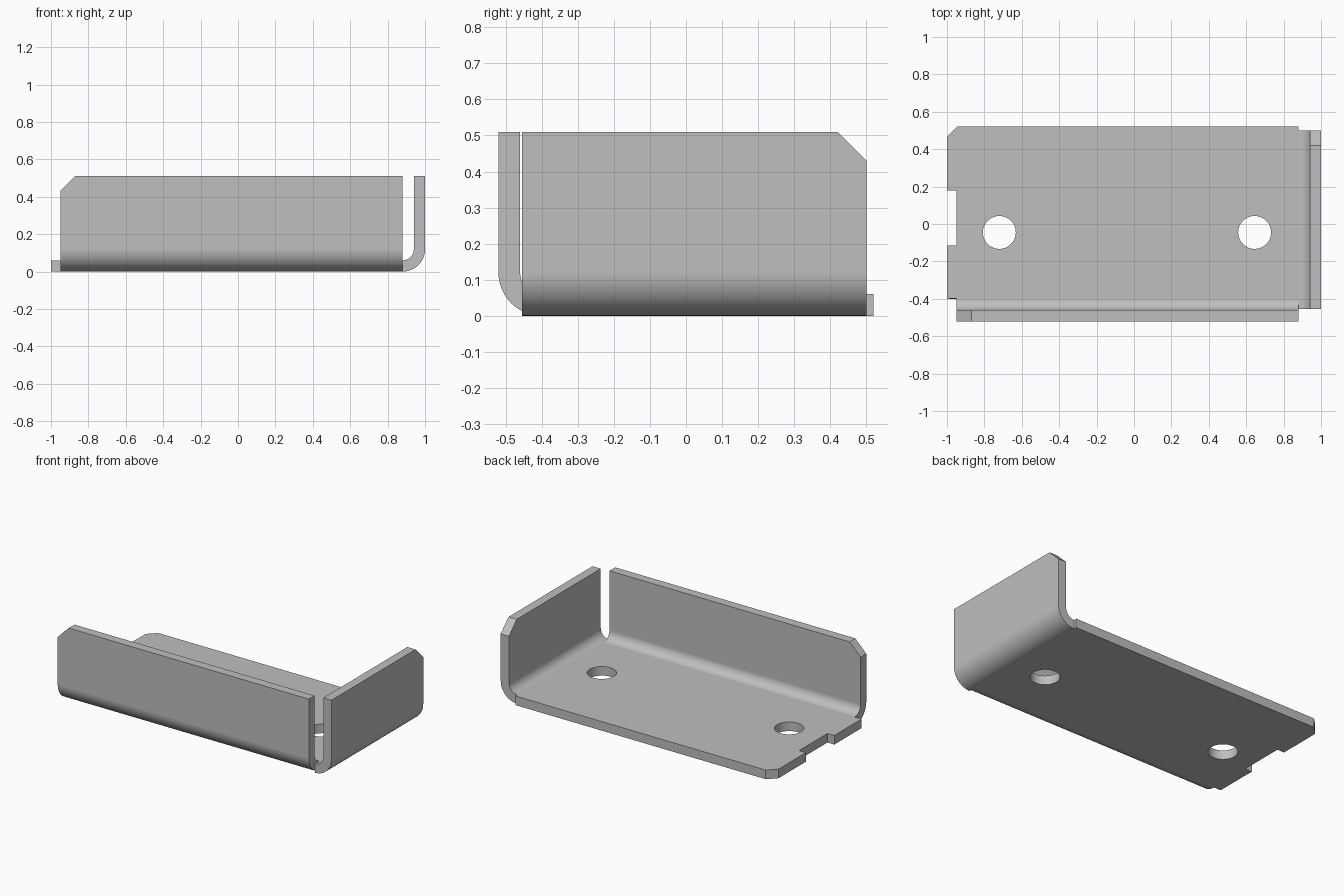
import bpy, bmesh, math
from mathutils import Vector

if "Cube" in bpy.data.objects:
    bpy.data.objects.remove(bpy.data.objects["Cube"])

THICK, R, TOP, CUT = 0.06, 0.12, 0.51, 0.08   # sheet, outer bend radius, flange height, corner cut
SEG, HOLE_R = 12, 0.088

mat = bpy.data.materials.new("grey metal")
mat.use_nodes = True
grey = (0.52, 0.52, 0.52, 1)
mat.diffuse_color = grey
mat.node_tree.nodes["Principled BSDF"].inputs["Base Color"].default_value = grey

bm = bmesh.new()


def loop(points):
    """Closed ring of edges."""
    vs = [bm.verts.new(p) for p in points]
    return [bm.edges.new((vs[i], vs[(i + 1) % len(vs)])) for i in range(len(vs))]


def face(points):
    bm.faces.new([bm.verts.new(p) for p in points])


def flange(place, stops, cut_at_start):
    """Bent strip; place(along, out, z) maps to space, stops run along the bend."""
    arc = [(R * math.sin(a), R - R * math.cos(a))
           for a in (math.pi / 2 * i / SEG for i in range(SEG + 1))]
    for (o0, z0), (o1, z1) in zip(arc, arc[1:]):
        for s, e in zip(stops, stops[1:]):
            face([place(s, o0, z0), place(e, o0, z0), place(e, o1, z1), place(s, o1, z1)])
    s, e = stops[0], stops[-1]
    wall = [(t, R) for t in stops]
    if cut_at_start:
        wall += [(e, TOP), (s + CUT, TOP), (s, TOP - CUT)]
    else:
        wall += [(e, TOP - CUT), (e - CUT, TOP), (s, TOP)]
    face([place(t, R, z) for t, z in wall])


# Base sheet with notch, clipped corner and two round holes
outline = [(-0.95, -0.4), (0.88, -0.4), (0.88, 0.5), (0.88, 0.52), (-0.945, 0.52), (-1, 0.465),
           (-1, 0.18), (-0.95, 0.18), (-0.95, -0.115), (-1, -0.115), (-1, -0.4)]
edges = loop([(x, y, 0) for x, y in outline])
for cx in (-0.72, 0.645):
    edges += loop([(cx + HOLE_R * math.cos(a), -0.045 + HOLE_R * math.sin(a), 0)
                   for a in (math.tau * i / 48 for i in range(48))])
bmesh.ops.triangle_fill(bm, edges=edges, use_beauty=True, normal=Vector((0, 0, -1)))

# Front and left-hand flanges
flange(lambda t, o, z: (t, -0.4 - o, z), [-0.95, 0.88], True)
flange(lambda t, o, z: (0.88 + o, t, z), [-0.455, -0.4, 0.5], False)

# Weld into one sheet with its normals pointing outward and down
bmesh.ops.remove_doubles(bm, verts=bm.verts, dist=1e-4)
bmesh.ops.recalc_face_normals(bm, faces=bm.faces)
bm.normal_update()
base = next(f for f in bm.faces if abs(f.normal.z) > 0.9999)
if base.normal.z > 0:
    bmesh.ops.reverse_faces(bm, faces=bm.faces)

mesh = bpy.data.meshes.new("bent_bracket")
bm.to_mesh(mesh)
bm.free()
mesh.materials.append(mat)
bracket = bpy.data.objects.new("bent_bracket", mesh)
bpy.context.collection.objects.link(bracket)
bpy.ops.object.select_all(action='DESELECT')
bracket.select_set(True)
bpy.context.view_layer.objects.active = bracket

# Sheet thickness, inward
solid = bracket.modifiers.new("thickness", 'SOLIDIFY')
solid.thickness = THICK
solid.offset = -1
solid.use_even_offset = True
bpy.ops.object.modifier_apply(modifier=solid.name)

# Smooth bends and holes, sharp edges elsewhere
bpy.ops.object.shade_smooth_by_angle(angle=math.radians(30))
weighted = bracket.modifiers.new("weighted normals", 'WEIGHTED_NORMAL')
weighted.keep_sharp = True
